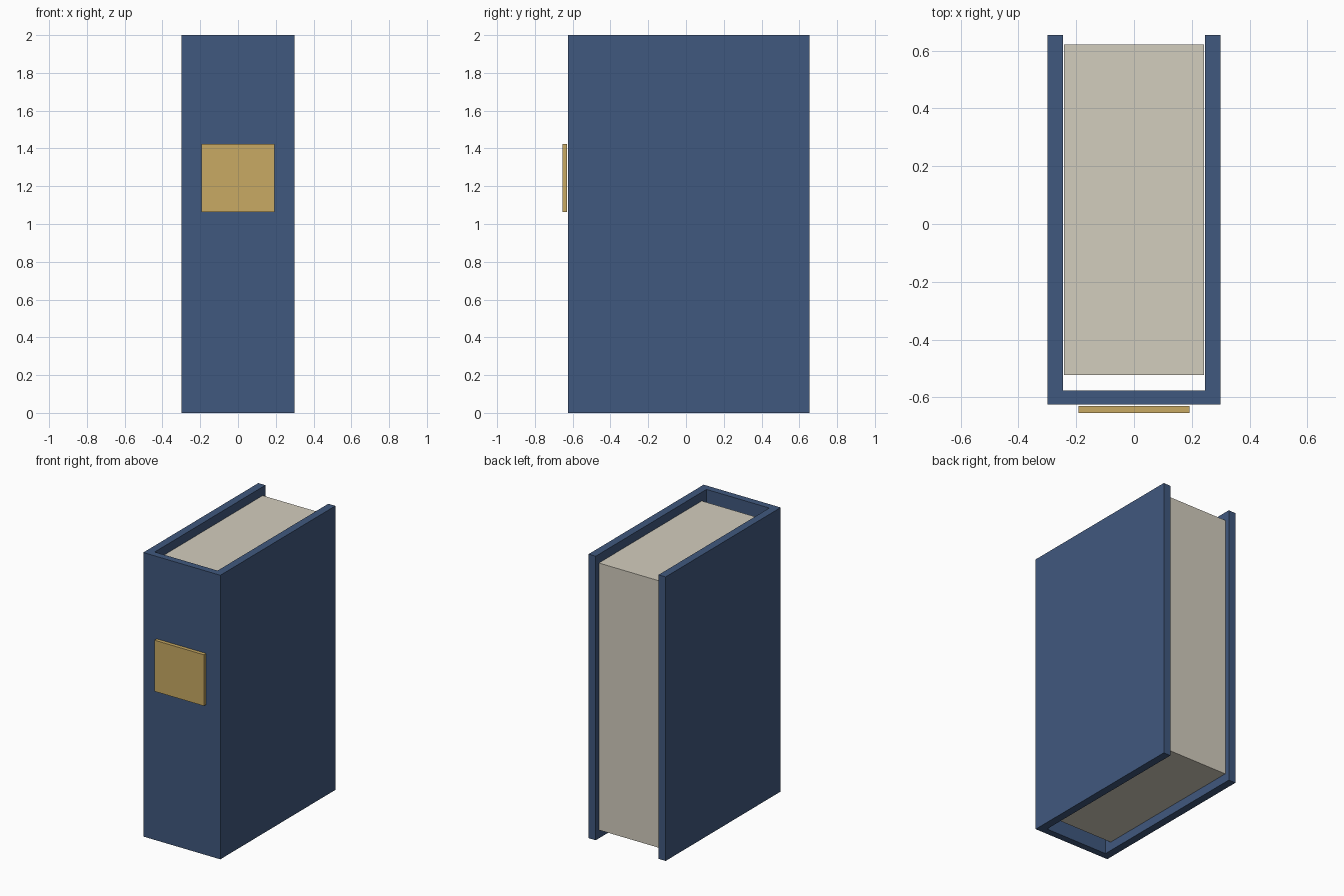
import bpy, bmesh

if "Cube" in bpy.data.objects:
    bpy.data.objects.remove(bpy.data.objects["Cube"])


def material(name, colour):
    mat = bpy.data.materials.new(name)
    mat.diffuse_color = (*colour, 1)
    mat.use_nodes = True
    mat.node_tree.nodes["Principled BSDF"].inputs["Base Color"].default_value = mat.diffuse_color
    return mat


def prism(name, outline, z0, z1, mat):
    """Extrude a flat xy outline from z0 up to z1."""
    bm = bmesh.new()
    face = bm.faces.new([bm.verts.new((x, y, z0)) for x, y in outline])
    top = bmesh.ops.extrude_face_region(bm, geom=[face])["geom"]
    bmesh.ops.translate(bm, vec=(0, 0, z1 - z0),
                        verts=[v for v in top if isinstance(v, bmesh.types.BMVert)])
    bmesh.ops.recalc_face_normals(bm, faces=bm.faces)
    mesh = bpy.data.meshes.new(name)
    bm.to_mesh(mesh)
    bm.free()
    mesh.materials.append(mat)
    obj = bpy.data.objects.new(name, mesh)
    bpy.context.collection.objects.link(obj)
    return obj


def rect(half_x, y0, y1):
    return [(-half_x, y0), (half_x, y0), (half_x, y1), (-half_x, y1)]


blue = material("blue_cloth", (0.051, 0.098, 0.209))
cream = material("cream_paper", (0.65, 0.61, 0.515))
gold = material("gold_label", (0.578, 0.402, 0.127))

# Covers and spine: one U-shaped profile, open at the back
half = [(0.30, -0.625), (0.30, 0.655), (0.245, 0.655), (0.245, -0.577)]
cover = half + [(-x, y) for x, y in reversed(half)]
prism("cover", cover, 0, 2, blue)

# Page block, recessed at top, bottom and fore edge
prism("pages", rect(0.243, -0.523, 0.622), 0.06, 1.94, cream)

# Spine label, standing just clear of the spine
prism("spine_label", rect(0.193, -0.655, -0.63), 1.063, 1.423, gold)
